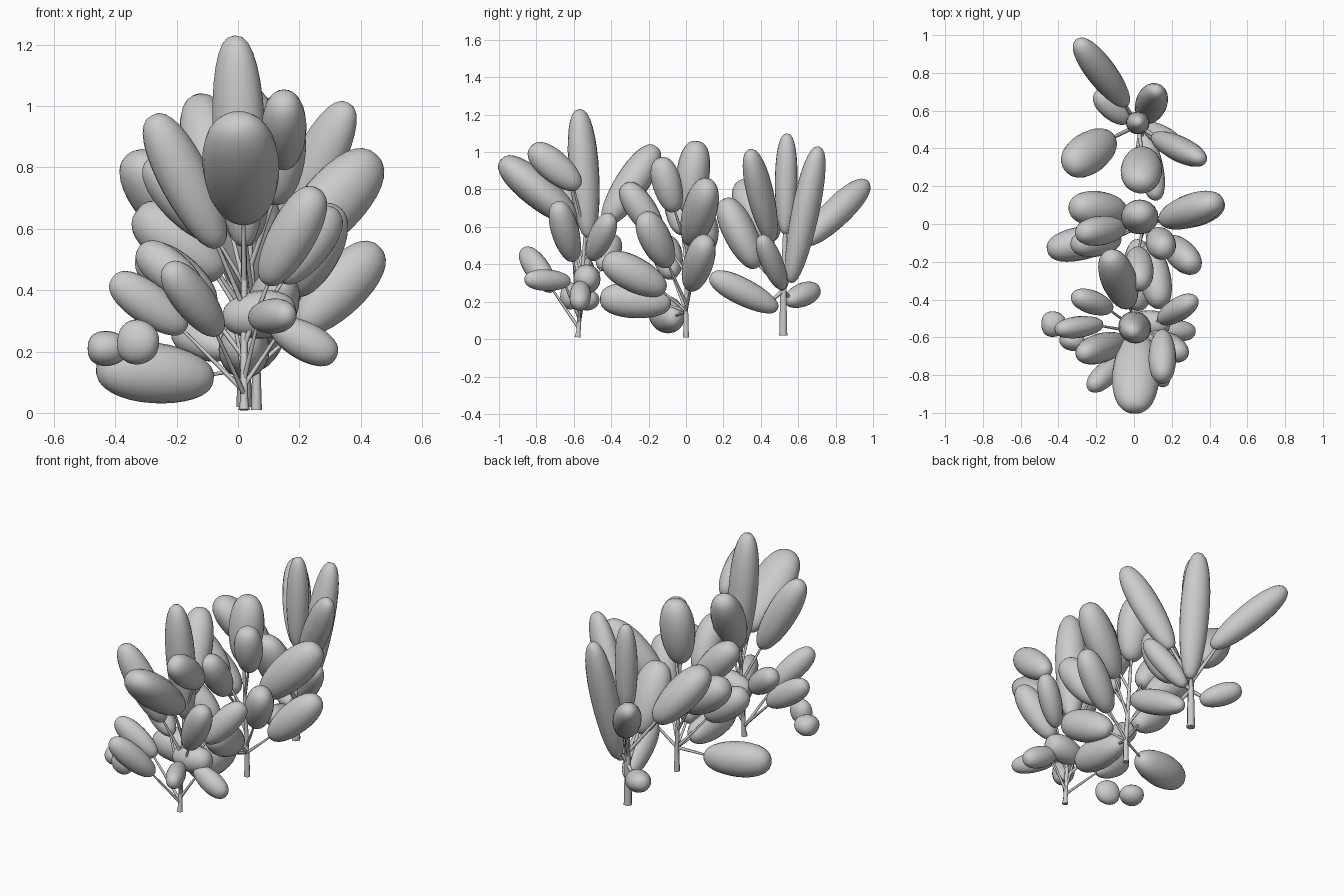
import bpy, math
from mathutils import Vector

STEPS, SIDES = 16, 20


def make_mesh(name, verts, faces):
    me = bpy.data.meshes.new(name)
    me.from_pydata(verts, [], faces)
    ob = bpy.data.objects.new(name, me)
    bpy.context.collection.objects.link(ob)
    for p in me.polygons:
        p.use_smooth = True
    return ob


def leaf_clump(name, base, tip, w, h):
    """Rounded egg-like foliage clump from base to tip; w sideways, h across."""
    a, b = Vector(base), Vector(tip)
    d = b - a
    side = d.cross(Vector((0, 0, 1))).normalized()
    up = side.cross(d).normalized()
    verts, faces = [a], []
    for i in range(1, STEPS):
        t = math.pi * i / STEPS
        r = math.sin(t) ** 0.8 * (1 - 0.08 * math.cos(t)) * 0.52
        c = a + d * (0.5 - 0.5 * math.cos(t))
        for j in range(SIDES):
            u = 2 * math.pi * j / SIDES
            verts.append(c + side * (w * r * math.cos(u)) + up * (h * r * math.sin(u)))
    verts.append(b)
    last = len(verts) - 1
    for j in range(SIDES):
        k = (j + 1) % SIDES
        faces.append((0, 1 + k, 1 + j))
        for i in range(STEPS - 2):
            o = 1 + i * SIDES
            faces.append((o + j, o + k, o + SIDES + k, o + SIDES + j))
        o = 1 + (STEPS - 2) * SIDES
        faces.append((o + j, o + k, last))
    return make_mesh(name, verts, faces)


def branch(name, pts, r0, r1):
    """Thin tapered stem through points."""
    cu = bpy.data.curves.new(name, 'CURVE')
    cu.dimensions = '3D'
    cu.bevel_depth = 1.0
    cu.bevel_resolution = 1
    cu.use_fill_caps = True
    sp = cu.splines.new('POLY')
    sp.points.add(len(pts) - 1)
    for i, p in enumerate(pts):
        sp.points[i].co = (*p, 1)
        sp.points[i].radius = r0 + (r1 - r0) * i / (len(pts) - 1)
    ob = bpy.data.objects.new(name, cu)
    bpy.context.collection.objects.link(ob)


def plant(name, root, fork, top, r, clumps):
    """Trunk, one branch per clump (unless it touches a neighbour), then the clumps."""
    root, fork, top = Vector(root), Vector(fork), Vector(top)
    branch(name + "_trunk", [root, fork, top], r, r * 0.5)
    for i, (base, tip, w, h) in enumerate(clumps):
        leaf_clump(f"{name}_leaf_clump_{i + 1}", base, tip, w, h)
        b, t = Vector(base), Vector(tip)
        if (t - b).length < 0.16:
            continue
        f = max(0.0, min(1.0, (b.z - 0.2 - fork.z) / max(top.z - fork.z, 0.01)))
        start = fork.lerp(top, f)
        branch(f"{name}_branch_{i + 1}", [start, b.lerp(t, 0.15)], r * 0.5, r * 0.3)


# Front bush: slender stems fanning out from the ground
plant("front_bush", (0.02, -0.58, 0.01), (0.02, -0.575, 0.04), (0.02, -0.54, 0.56), 0.018, [
    ((0.02, -0.52, 0.54), (-0.01, -0.57, 1.23), 0.17, 0.15),
    ((0.15, -0.57, 0.81), (0.15, -0.83, 1.03), 0.14, 0.16),
    ((0.02, -0.59, 0.63), (0.00, -0.99, 0.96), 0.24, 0.18),
    ((0.09, -0.60, 0.42), (0.26, -0.69, 0.73), 0.14, 0.15),
    ((0.14, -0.51, 0.43), (0.32, -0.40, 0.66), 0.12, 0.14),
    ((-0.03, -0.43, 0.62), (-0.13, -0.16, 1.03), 0.18, 0.17),
    ((-0.06, -0.62, 0.54), (-0.28, -0.69, 0.97), 0.15, 0.16),
    ((-0.17, -0.53, 0.27), (-0.41, -0.56, 0.44), 0.11, 0.13),
    ((-0.06, -0.71, 0.26), (-0.23, -0.87, 0.48), 0.12, 0.13),
    ((-0.36, -0.53, 0.21), (-0.49, -0.53, 0.21), 0.13, 0.11),
    ((-0.26, -0.64, 0.22), (-0.39, -0.60, 0.24), 0.10, 0.14),
    ((0.11, -0.56, 0.29), (0.32, -0.57, 0.18), 0.11, 0.12),
    ((0.05, -0.62, 0.31), (0.17, -0.86, 0.32), 0.10, 0.11),
    ((-0.05, -0.53, 0.31), (0.19, -0.53, 0.33), 0.14, 0.15),
    ((-0.12, -0.45, 0.38), (-0.32, -0.38, 0.54), 0.12, 0.13),
])

# Middle bush: broad clumps on a short trunk
plant("middle_bush", (0.06, 0, 0.01), (0.06, 0.0, 0.15), (0.03, 0.01, 0.68), 0.018, [
    ((0.03, 0.01, 0.67), (0.03, 0.06, 1.06), 0.19, 0.17),
    ((0.12, -0.06, 0.68), (0.16, -0.14, 0.97), 0.15, 0.15),
    ((0.15, 0.02, 0.51), (0.45, 0.12, 0.84), 0.17, 0.20),
    ((0.18, -0.09, 0.39), (0.32, -0.23, 0.67), 0.15, 0.17),
    ((0.20, 0.02, 0.27), (0.46, 0.11, 0.54), 0.15, 0.17),
    ((0.08, -0.11, 0.26), (0.14, -0.44, 0.43), 0.16, 0.18),
    ((0.02, -0.08, 0.19), (0.02, -0.46, 0.22), 0.16, 0.18),
    ((-0.08, -0.06, 0.11), (-0.46, -0.14, 0.15), 0.17, 0.19),
    ((-0.05, 0.07, 0.45), (-0.33, 0.09, 0.66), 0.18, 0.18),
    ((-0.06, -0.02, 0.57), (-0.29, -0.05, 0.83), 0.15, 0.16),
    ((0.02, -0.14, 0.55), (0.03, -0.33, 0.83), 0.15, 0.15),
    ((-0.08, -0.08, 0.34), (-0.32, -0.11, 0.53), 0.15, 0.16),
])

# Rear bush: long upright clumps on a thicker trunk
plant("rear_bush", (0.02, 0.52, 0.02), (0.02, 0.52, 0.26), (0.02, 0.53, 0.58), 0.025, [
    ((0.02, 0.53, 0.56), (0.02, 0.54, 1.10), 0.12, 0.115),
    ((0.11, 0.46, 0.52), (0.36, 0.34, 1.01), 0.13, 0.16),
    ((0.05, 0.38, 0.38), (0.03, 0.20, 0.75), 0.21, 0.17),
    ((0.06, 0.56, 0.30), (0.12, 0.71, 1.03), 0.16, 0.14),
    ((-0.04, 0.63, 0.51), (-0.30, 0.97, 0.84), 0.15, 0.15),
    ((0.06, 0.52, 0.27), (0.25, 0.40, 0.55), 0.11, 0.12),
    ((0.05, 0.49, 0.16), (0.12, 0.13, 0.34), 0.13, 0.14),
    ((-0.03, 0.54, 0.20), (-0.20, 0.70, 0.27), 0.13, 0.12),
    ((-0.12, 0.46, 0.53), (-0.35, 0.30, 0.84), 0.21, 0.18),
])
